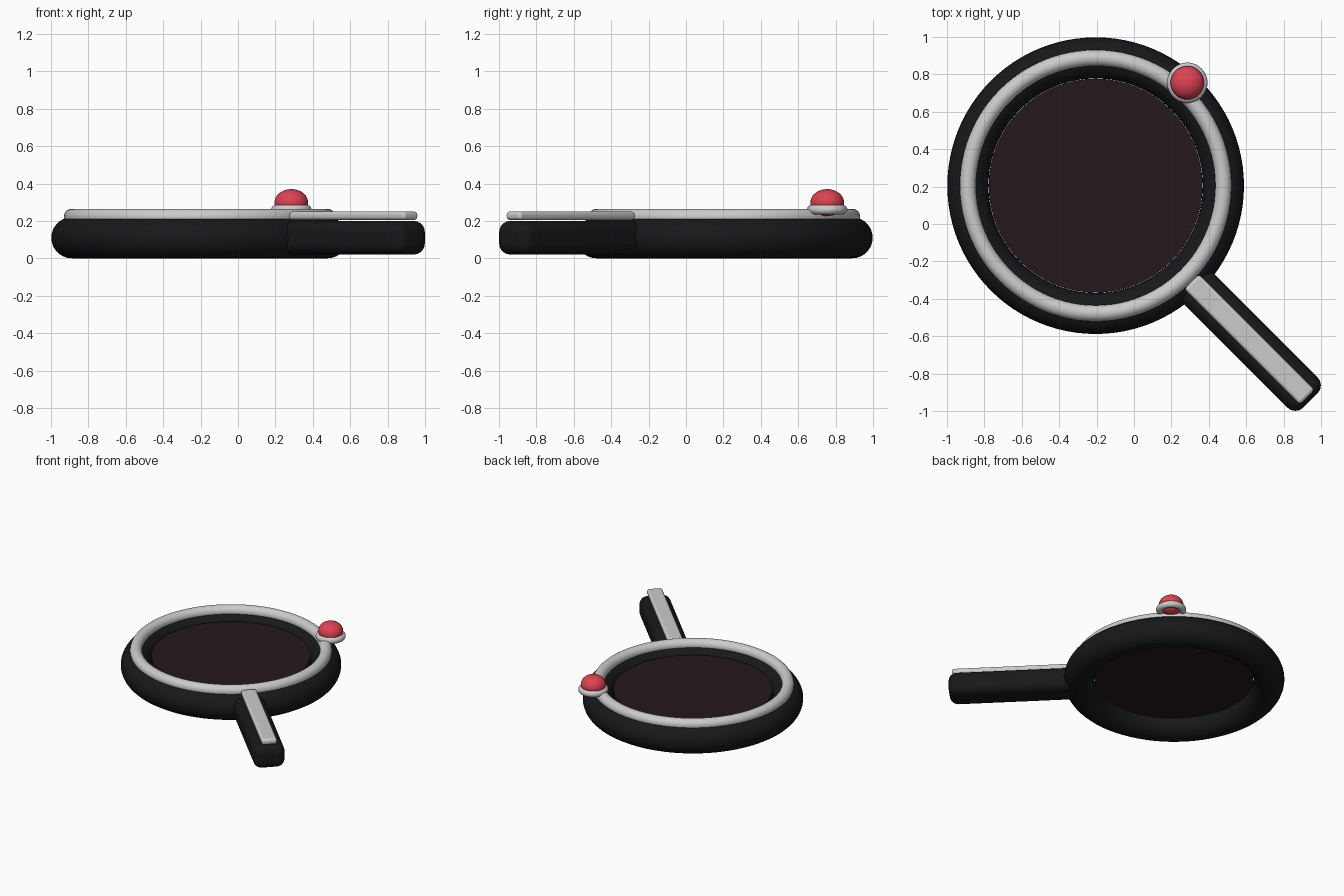
import bpy, math

if "Cube" in bpy.data.objects:
    bpy.data.objects.remove(bpy.data.objects["Cube"])

CX, CY = -0.205, 0.205          # ring centre
DIAG = -math.pi / 4             # handle direction


def material(name, rgb):
    m = bpy.data.materials.new(name)
    m.diffuse_color = (*rgb, 1)
    m.use_nodes = True
    m.node_tree.nodes["Principled BSDF"].inputs["Base Color"].default_value = m.diffuse_color
    return m


def finish(name, mat=None):
    o = bpy.context.object
    o.name = name
    if mat:
        o.data.materials.append(mat)
    bpy.ops.object.shade_smooth_by_angle(angle=math.radians(40))
    return o


def torus(name, loc, major, minor, segs, mat=None):
    bpy.ops.mesh.primitive_torus_add(location=loc, major_radius=major, minor_radius=minor,
                                     major_segments=segs, minor_segments=28)
    return finish(name, mat)


def diagonal_bar(name, u0, u1, half_width, z0, z1, bevel, mat=None):
    """Rounded box lying along the diagonal between distances u0 and u1 from the origin."""
    u = (u0 + u1) / 2
    bpy.ops.mesh.primitive_cube_add(size=1, location=(u * math.cos(DIAG), u * math.sin(DIAG), (z0 + z1) / 2),
                                    rotation=(0, 0, DIAG))
    o = bpy.context.object
    o.scale = (u1 - u0, 2 * half_width, z1 - z0)
    bpy.ops.object.transform_apply(location=False, rotation=False, scale=True)
    b = o.modifiers.new("round", 'BEVEL')
    b.width, b.segments = bevel, 6
    return finish(name, mat)


black = material("black", (0.008, 0.009, 0.010))
dark = material("dark_glass", (0.018, 0.009, 0.011))
red = material("red", (0.72, 0.055, 0.085))

# Round frame with trim ring
torus("frame", (CX, CY, 0.11), 0.683, 0.11, 96, black)
torus("trim_ring", (CX, CY, 0.222), 0.683, 0.043, 96)

# Glass disc
bpy.ops.mesh.primitive_cylinder_add(vertices=64, radius=0.572, depth=0.07, location=(CX, CY, 0.15))
finish("lens", dark)

# Handle with inlay strip
diagonal_bar("handle", 0.42, 1.334, 0.114, 0.02, 0.20, 0.06, black)
diagonal_bar("handle_strip", 0.435, 1.31, 0.056, 0.205, 0.25, 0.018)

# Red knob in its collar
torus("knob_collar", (0.285, 0.755, 0.26), 0.083, 0.025, 48)
bpy.ops.mesh.primitive_uv_sphere_add(segments=48, ring_count=24, radius=1, location=(0.285, 0.755, 0.298))
bpy.context.object.scale = (0.09, 0.09, 0.072)
finish("knob", red)
